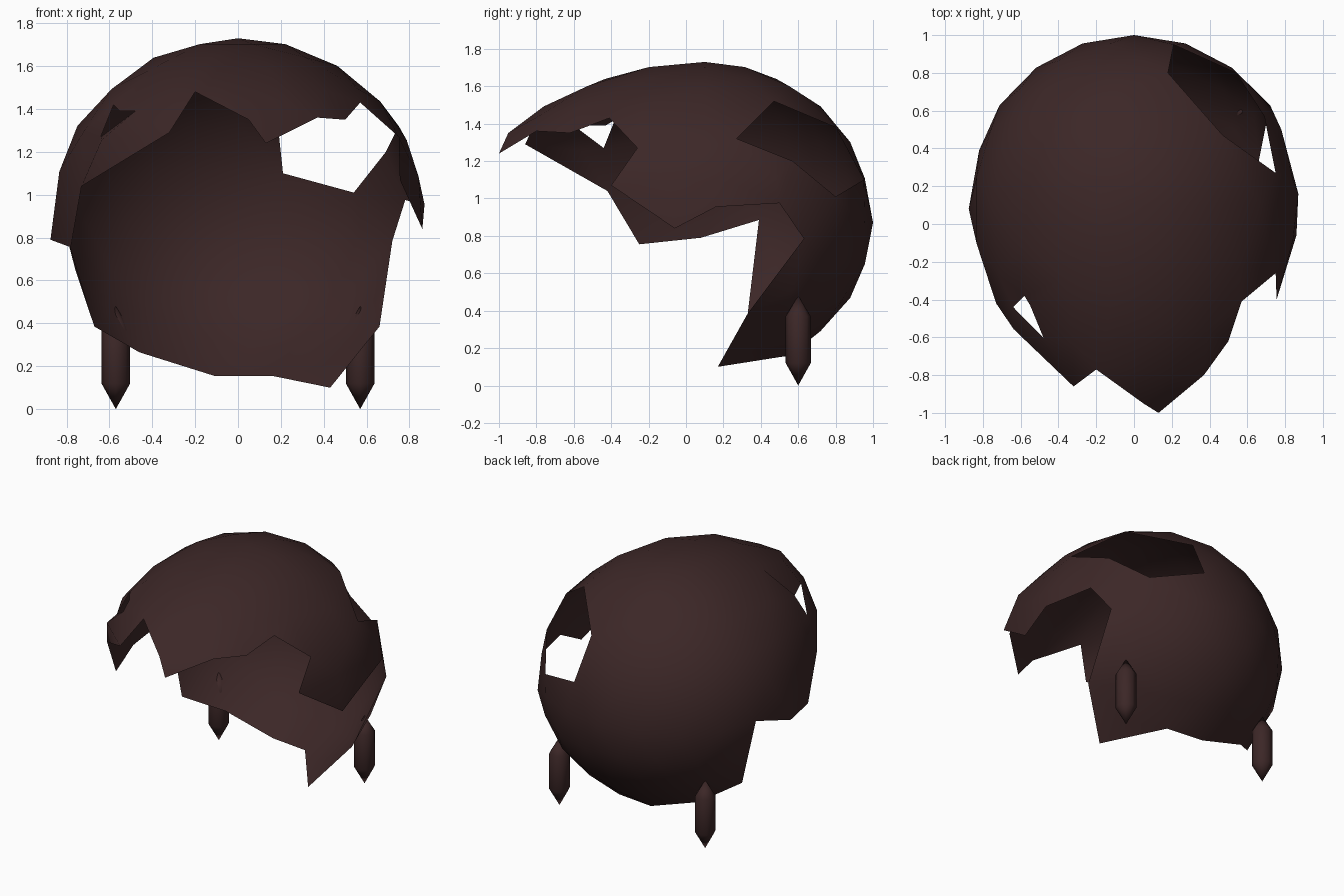
import bpy, bmesh, math
from mathutils import Vector, geometry

if "Cube" in bpy.data.objects:
    bpy.data.objects.remove(bpy.data.objects["Cube"])

mat = bpy.data.materials.new("dark_brown")
mat.diffuse_color = (0.045, 0.020, 0.020, 1)
mat.use_nodes = True
mat.node_tree.nodes["Principled BSDF"].inputs["Base Color"].default_value = mat.diffuse_color

CENTRE = Vector((0, 0.1, 0.87))
POLE = Vector((0, 0.7, 0.7)).normalized()
AXIS_U = Vector((1, 0, 0))
AXIS_V = POLE.cross(AXIS_U)

# Ragged rim around the face and neck opening
rim = [(0.13, -1.0, 1.24), (0.37, -0.80, 1.36), (0.50, -0.62, 1.35), (0.57, -0.41, 1.43),
       (0.75, -0.26, 1.27), (0.755, -0.40, 1.07), (0.86, -0.06, 0.84), (0.87, 0.16, 0.955),
       (0.78, 0.50, 0.975), (0.72, 0.63, 0.785), (0.66, 0.33, 0.385), (0.43, 0.17, 0.10),
       (0.16, 0.52, 0.155), (-0.11, 0.55, 0.155), (-0.46, 0.52, 0.265), (-0.67, 0.33, 0.385),
       (-0.82, 0.39, 0.885), (-0.875, 0.08, 0.79), (-0.78, -0.25, 0.755), (-0.73, -0.42, 1.04),
       (-0.32, -0.86, 1.29), (-0.20, -0.77, 1.48), (0.05, -0.95, 1.35)]
# Large gap at the back and small gap at the front
back_gap = [(0.21, 0.95, 1.10), (0.54, 0.80, 1.01), (0.69, 0.57, 1.20),
            (0.75, 0.27, 1.32), (0.47, 0.47, 1.52), (0.18, 0.80, 1.38)]
front_gap = [(-0.64, -0.44, 1.27), (-0.58, -0.38, 1.42), (-0.55, -0.43, 1.39), (-0.48, -0.60, 1.39)]
loops = [[Vector(p) for p in loop] for loop in (rim, back_gap, front_gap)]


def semis(d):
    """Half sizes of the rounded form, longer to the front."""
    return Vector((0.88, 0.90 if d.y > 0 else 1.25, 0.86 if d.z > 0 else 0.80))


def flatten(p):
    """Stereographic map of a shell point to the plane."""
    d = p - CENTRE
    s = semis(d)
    n = Vector((d.x / s.x, d.y / s.y, d.z / s.z)).normalized()
    k = 1 / (1 + n.dot(POLE) + 1e-6)
    return Vector((n.dot(AXIS_U) * k, n.dot(AXIS_V) * k))


def in_loop(q, loop):
    inside = False
    for a, b in zip(loop, loop[1:] + loop[:1]):
        if (a.y > q.y) != (b.y > q.y) and q.x < (b.x - a.x) * (q.y - a.y) / (b.y - a.y) + a.x:
            inside = not inside
    return inside


flat = [[flatten(p) for p in loop] for loop in loops]


def on_shell(q):
    return in_loop(q, flat[0]) and not any(in_loop(q, f) for f in flat[1:])


def rim_distance(p):
    best = 9
    for loop in loops:
        for a, b in zip(loop, loop[1:] + loop[:1]):
            t = max(0, min(1, (p - a).dot(b - a) / (b - a).length_squared))
            best = min(best, (p - a.lerp(b, t)).length)
    return best


# Shell points: the rims first, then evenly spread points between them
points, edges = [], []
for loop in loops:
    o, n = len(points), len(loop)
    points += loop
    edges += [(o + i, o + (i + 1) % n) for i in range(n)]
ball = bmesh.new()
bmesh.ops.create_icosphere(ball, subdivisions=3, radius=1)
for v in ball.verts:
    s = semis(v.co)
    p = CENTRE + Vector((v.co.x * s.x, v.co.y * s.y, v.co.z * s.z))
    if v.co.dot(POLE) > -0.9 and on_shell(flatten(p)) and rim_distance(p) > 0.09:
        points.append(p)
ball.free()

verts2d, _, tris, origin, _, _ = geometry.delaunay_2d_cdt(
    [flatten(p) for p in points], edges, [], 0, 1e-6)


def finish(name, bm):
    mesh = bpy.data.meshes.new(name)
    bm.to_mesh(mesh)
    bm.free()
    mesh.materials.append(mat)
    for f in mesh.polygons:
        f.use_smooth = True
    obj = bpy.data.objects.new(name, mesh)
    bpy.context.collection.objects.link(obj)
    return obj


# Open rounded shell
bm = bmesh.new()
bv = [bm.verts.new(points[o[0]]) if o else None for o in origin]
for t in tris:
    if any(bv[i] is None for i in t):
        continue
    if on_shell(sum((verts2d[i] for i in t), Vector((0, 0))) / 3):
        f = bm.faces.new([bv[i] for i in t])
        f.normal_update()
        if f.normal.dot(f.calc_center_median() - CENTRE) < 0:
            f.normal_flip()
bmesh.ops.delete(bm, geom=[v for v in bm.verts if not v.link_faces], context='VERTS')
finish("shell", bm)

# Pointed hanging strands at the back
for side, x in (("left", -0.57), ("right", 0.57)):
    bm = bmesh.new()
    low, high = bm.verts.new((x, 0.6, 0)), bm.verts.new((x, 0.6, 0.48))
    rings = [[bm.verts.new((x + 0.067 * math.cos(i * math.tau / 8),
                            0.6 + 0.067 * math.sin(i * math.tau / 8), z)) for i in range(8)]
             for z in (0.12, 0.37)]
    for i in range(8):
        j = (i + 1) % 8
        bm.faces.new((low, rings[0][j], rings[0][i]))
        bm.faces.new((rings[0][i], rings[0][j], rings[1][j], rings[1][i]))
        bm.faces.new((rings[1][i], rings[1][j], high))
    finish(side + "_strand", bm)
